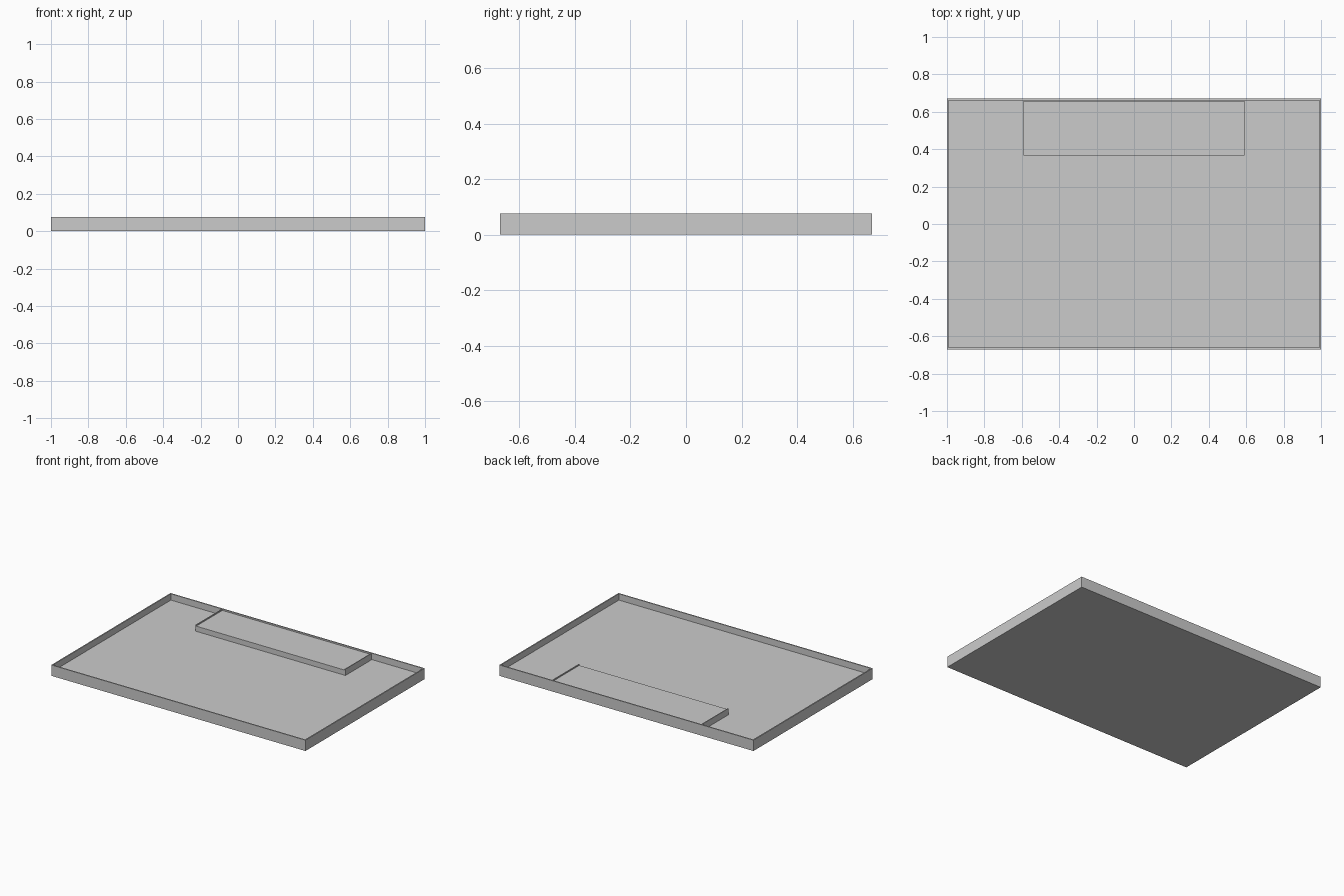
import bpy, bmesh

if "Cube" in bpy.data.objects:
    bpy.data.objects.remove(bpy.data.objects["Cube"])

W, D, H = 2.0, 1.34, 0.077   # tray outer size
T = 0.012                    # wall thickness
FLOOR = 0.032                # floor top


def new_object(name, bm):
    bmesh.ops.recalc_face_normals(bm, faces=bm.faces)
    mesh = bpy.data.meshes.new(name)
    bm.to_mesh(mesh)
    bm.free()
    obj = bpy.data.objects.new(name, mesh)
    bpy.context.collection.objects.link(obj)
    return obj


def add_box(name, x0, x1, y0, y1, z0, z1):
    bm = bmesh.new()
    bmesh.ops.create_cube(bm, size=1)
    for v in bm.verts:
        v.co = ((x0 + x1) / 2 + v.co.x * (x1 - x0),
                (y0 + y1) / 2 + v.co.y * (y1 - y0),
                (z0 + z1) / 2 + v.co.z * (z1 - z0))
    return new_object(name, bm)


# Shallow tray: inset the top of a slab and push it down to the floor
bm = bmesh.new()
bmesh.ops.create_cube(bm, size=1)
for v in bm.verts:
    v.co = (v.co.x * W, v.co.y * D, (v.co.z + 0.5) * H)
top = max(bm.faces, key=lambda f: f.calc_center_median().z)
bmesh.ops.inset_region(bm, faces=[top], thickness=T)
inner = bmesh.ops.extrude_face_region(bm, geom=[top])["geom"]
for v in inner:
    if isinstance(v, bmesh.types.BMVert):
        v.co.z = FLOOR
bmesh.ops.delete(bm, geom=[top], context="FACES")
new_object("tray", bm)

# Raised block against the back wall, slightly below the rim
X, Y0, Y1 = 0.59, 0.365, D / 2 - T
add_box("raised_block", -X + 0.006, X - 0.006, Y0, Y1, FLOOR, H - 0.008)

# Thin end plates rising to the rim
for side, name in ((-1, "left_end_plate"), (1, "right_end_plate")):
    xs = sorted((side * X, side * (X - 0.006)))
    add_box(name, xs[0], xs[1], Y0, Y1, FLOOR, H)
